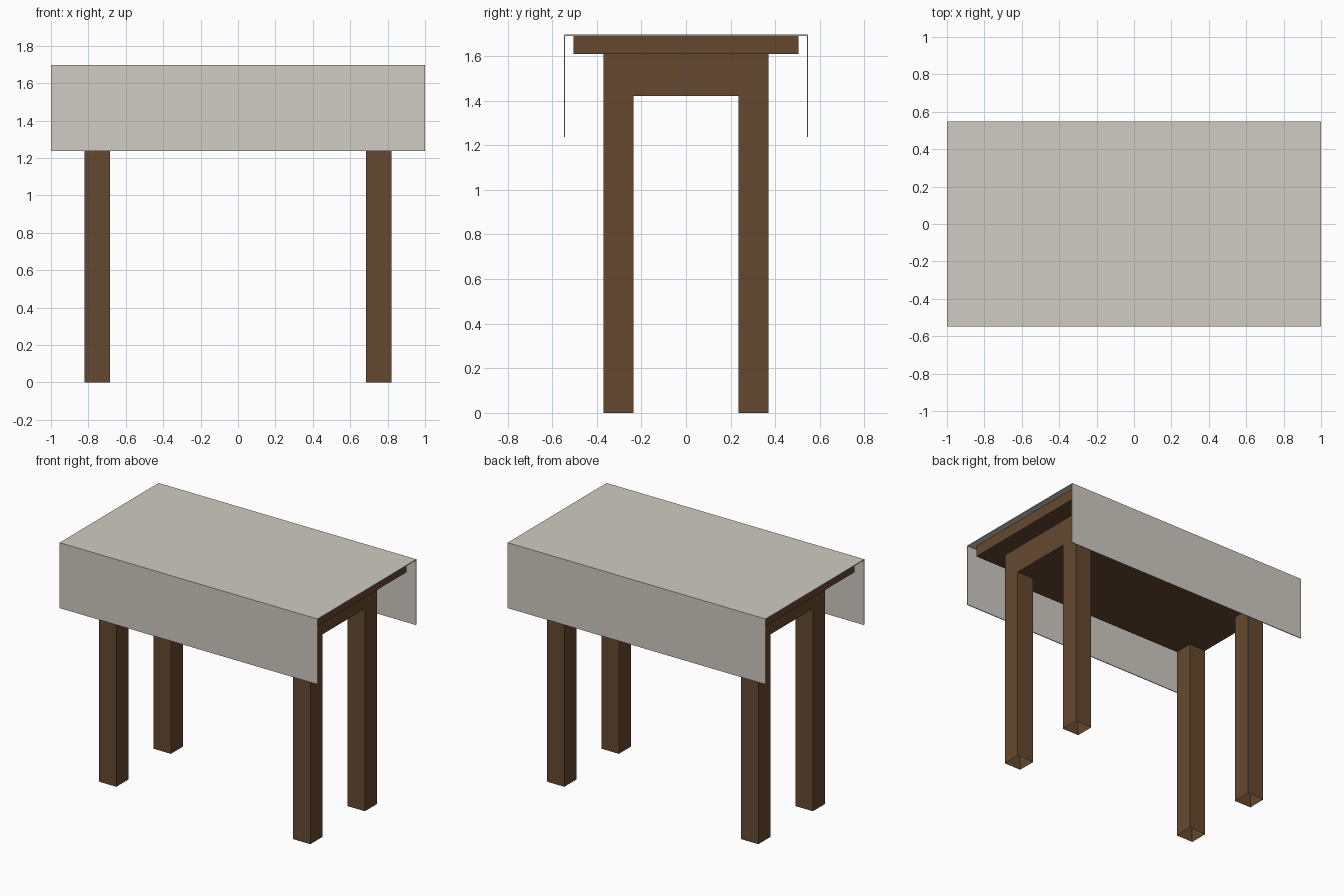
import bpy, bmesh

if "Cube" in bpy.data.objects:
    bpy.data.objects.remove(bpy.data.objects["Cube"])

TOP, CLOTH_T = 1.696, 0.006


def material(name, color):
    m = bpy.data.materials.new(name)
    m.diffuse_color = color
    m.use_nodes = True
    m.node_tree.nodes["Principled BSDF"].inputs["Base Color"].default_value = m.diffuse_color
    return m


def add_object(name, bm, mat):
    bmesh.ops.remove_doubles(bm, verts=bm.verts[:], dist=1e-5)
    bmesh.ops.recalc_face_normals(bm, faces=bm.faces[:])
    me = bpy.data.meshes.new(name)
    bm.to_mesh(me)
    bm.free()
    ob = bpy.data.objects.new(name, me)
    bpy.context.collection.objects.link(ob)
    me.materials.append(mat)
    return ob


def quad(bm, *pts):
    bm.faces.new([bm.verts.new(p) for p in pts])


def walls(bm, x0, x1, y0, y1, z0, z1):
    ring = [(x0, y0), (x1, y0), (x1, y1), (x0, y1)]
    for (ax, ay), (bx, by) in zip(ring, ring[1:] + ring[:1]):
        quad(bm, (ax, ay, z0), (bx, by, z0), (bx, by, z1), (ax, ay, z1))


def cap(bm, x0, x1, y0, y1, z):
    quad(bm, (x0, y0, z), (x1, y0, z), (x1, y1, z), (x0, y1, z))


wood = material("dark_wood", (0.13, 0.065, 0.028, 1))
linen = material("linen", (0.63, 0.60, 0.55, 1))

# Tabletop slab
bm = bmesh.new()
slab = (-0.955, 0.955, -0.505, 0.505)
walls(bm, *slab, 1.61, TOP - CLOTH_T)
cap(bm, *slab, 1.61)
cap(bm, *slab, TOP - CLOTH_T)
add_object("tabletop", bm, wood)

# Solid apron block with flush hollow legs, open at the feet
bm = bmesh.new()
xs = [-0.82, -0.685, 0.685, 0.82]
ys = [-0.37, -0.235, 0.235, 0.37]
walls(bm, xs[0], xs[3], ys[0], ys[3], 1.42, 1.61)
for i in range(3):
    for j in range(3):
        cell = (xs[i], xs[i + 1], ys[j], ys[j + 1])
        if i != 1 and j != 1:
            walls(bm, *cell, 0, 1.42)
        else:
            cap(bm, *cell, 1.42)
add_object("apron_and_legs", bm, wood)

# Tablecloth: thin folded profile extruded along x, open at both ends
bm = bmesh.new()
w, t, hem = 0.548, CLOTH_T, 1.237
profile = [(-w, hem), (-w, TOP), (w, TOP), (w, hem),
           (w - t, hem), (w - t, TOP - t), (t - w, TOP - t), (t - w, hem)]
face = bm.faces.new([bm.verts.new((-1, y, z)) for y, z in profile])
ext = bmesh.ops.extrude_face_region(bm, geom=[face], use_keep_orig=True)
moved = [v for v in ext["geom"] if isinstance(v, bmesh.types.BMVert)]
bmesh.ops.translate(bm, verts=moved, vec=(2, 0, 0))
add_object("tablecloth", bm, linen)
